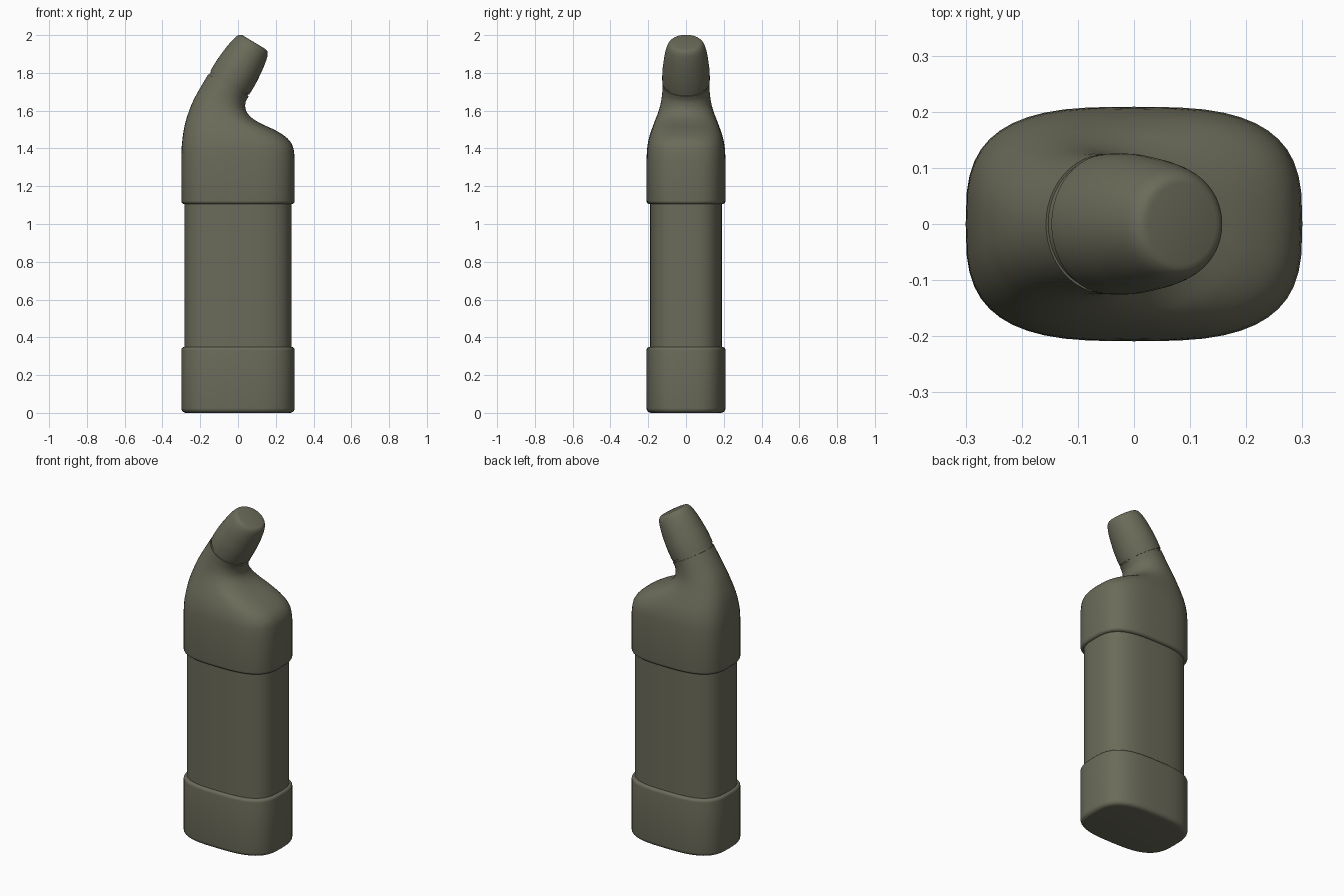
import bpy, bmesh, math

if "Cube" in bpy.data.objects:
    bpy.data.objects.remove(bpy.data.objects["Cube"])

SEG = 48
olive = bpy.data.materials.new("dull olive")
olive.diffuse_color = (0.147, 0.147, 0.102, 1)
olive.use_nodes = True
olive.node_tree.nodes["Principled BSDF"].inputs["Base Color"].default_value = olive.diffuse_color


def ring(bm, left, right, depth, n):
    """Superellipse ring spanning two points (x, z) of the front outline."""
    cx, cz = (left[0] + right[0]) / 2, (left[1] + right[1]) / 2
    dx, dz = (right[0] - left[0]) / 2, (right[1] - left[1]) / 2
    verts = []
    for i in range(SEG):
        a = 2 * math.pi * i / SEG
        c, s = math.cos(a), math.sin(a)
        u = math.copysign(abs(c) ** (2 / n), c)
        v = math.copysign(abs(s) ** (2 / n), s)
        verts.append(bm.verts.new((cx + dx * u, depth * v, cz + dz * u)))
    return verts


def loft(name, sections):
    """Skin a list of (lx, lz, rx, rz, depth, exponent) sections."""
    bm = bmesh.new()
    rings = [ring(bm, s[0:2], s[2:4], s[4], s[5]) for s in sections]
    for a, b in zip(rings, rings[1:]):
        for i in range(SEG):
            j = (i + 1) % SEG
            bm.faces.new((a[i], a[j], b[j], b[i]))
    bm.faces.new(rings[0][::-1])
    bm.faces.new(rings[-1])
    bmesh.ops.recalc_face_normals(bm, faces=bm.faces)
    me = bpy.data.meshes.new(name)
    bm.to_mesh(me)
    bm.free()
    me.materials.append(olive)
    me.polygons.foreach_set("use_smooth", [True] * len(me.polygons))
    me.set_sharp_from_angle(angle=math.radians(35))
    ob = bpy.data.objects.new(name, me)
    bpy.context.collection.objects.link(ob)
    return ob


def level(z, a, b, n=3.05):
    return (-a, z, a, z, b, n)


def rounded(z, a, b, r, up):
    """Quarter-round rim: bottom rim if up is False, top rim if True."""
    out = []
    for k in range(6):
        t = math.pi / 2 * k / 5
        inset = r * (1 - math.sin(t))
        dz = r * (1 - math.cos(t))
        out.append(level(z - dz if up else z + dz, a - inset, b - inset))
    return out[::-1] if up else out


def smooth(keys, steps=4):
    """Catmull-Rom interpolation between sections."""
    out = []
    for i in range(len(keys) - 1):
        p = [keys[max(0, min(len(keys) - 1, i + k))] for k in (-1, 0, 1, 2)]
        for s in range(steps):
            t = s / steps
            out.append(tuple(0.5 * (2 * b + (c - a) * t + (2 * a - 5 * b + 4 * c - d) * t * t
                                    + (3 * b - a - 3 * c + d) * t ** 3)
                             for a, b, c, d in zip(*p)))
    return out + [keys[-1]]


# base cup
A, B = 0.30, 0.209
loft("base_cup", rounded(0, A, B, 0.025, False) + rounded(0.35, A, B, 0.018, True))

# main body
loft("body", [level(0.30, 0.284, 0.191), level(1.15, 0.284, 0.191)])

# shoulder that sweeps off-centre into the tilted neck
shoulder = [
    (-0.300, 1.34, 0.300, 1.34, 0.209, 3.05),
    (-0.298, 1.41, 0.292, 1.405, 0.205, 3.0),
    (-0.290, 1.48, 0.262, 1.453, 0.193, 2.85),
    (-0.278, 1.54, 0.200, 1.495, 0.175, 2.65),
    (-0.262, 1.59, 0.125, 1.530, 0.158, 2.45),
    (-0.245, 1.635, 0.072, 1.563, 0.144, 2.3),
    (-0.222, 1.682, 0.042, 1.602, 0.133, 2.15),
    (-0.190, 1.738, 0.040, 1.645, 0.126, 2.05),
    (-0.157, 1.793, 0.057, 1.676, 0.124, 2.0),
]
loft("shoulder", rounded(1.105, A, B, 0.018, False) + smooth(shoulder))

# tilted nozzle: sections along an axis
TILT = math.radians(31)
UX, UZ = math.sin(TILT), math.cos(TILT)


def tilted(t, a, b):
    cx, cz = -0.033 + UX * t, 1.765 + UZ * t
    return (cx - UZ * a, cz + UX * a, cx + UZ * a, cz - UX * a, b, 2.0)


# thin recessed seam ring between neck and nozzle
loft("neck_seam", [tilted(-0.06, 0.116, 0.119), tilted(0.02, 0.116, 0.121)])

# nozzle
nozzle = [tilted(*s) for s in (
    (0.0, 0.121, 0.126), (0.05, 0.120, 0.125), (0.10, 0.116, 0.120),
    (0.15, 0.110, 0.113), (0.19, 0.102, 0.104), (0.213, 0.094, 0.095),
    (0.226, 0.083, 0.084), (0.230, 0.071, 0.073))]
loft("nozzle", [tilted(-0.022, 0.120, 0.125)] + smooth(nozzle))
